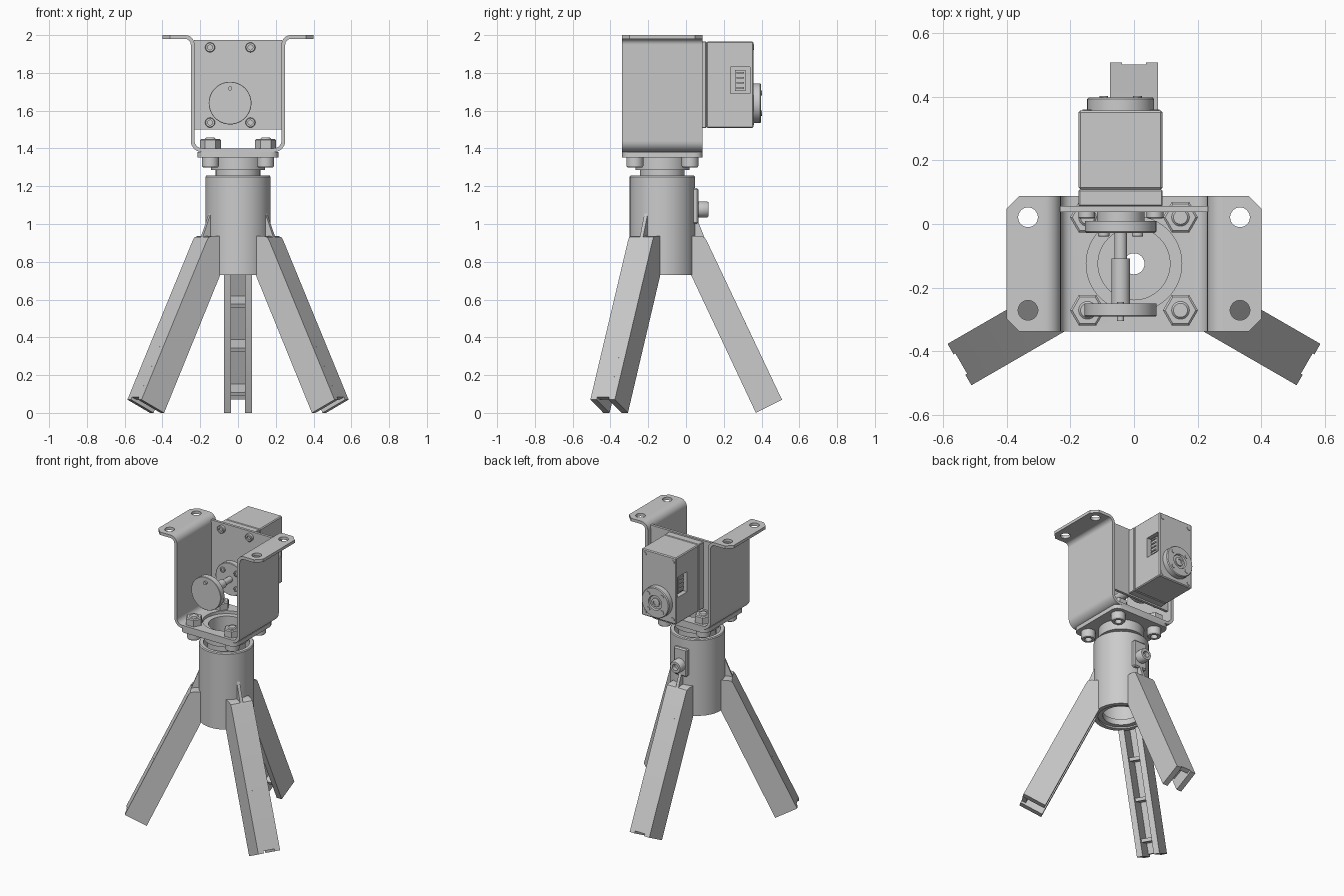
import bpy, bmesh
from math import pi, cos, sin, radians
from mathutils import Matrix, Vector

cube = bpy.data.objects.get("Cube")
if cube:
    bpy.data.objects.remove(cube)

grey = bpy.data.materials.new("light_grey")
grey.use_nodes = True
colour = (0.6, 0.6, 0.6, 1)
grey.diffuse_color = colour
grey.node_tree.nodes["Principled BSDF"].inputs["Base Color"].default_value = colour

CY = -0.125          # tripod axis in y
SX, SZ = -0.042, 1.64  # drive shaft axis in x and z
AXIS = Matrix.Translation((0, CY, 0))


def finish(bm, name, matrix=None):
    if matrix:
        bm.transform(matrix)
    bmesh.ops.recalc_face_normals(bm, faces=bm.faces)
    mesh = bpy.data.meshes.new(name)
    bm.to_mesh(mesh)
    bm.free()
    mesh.materials.append(grey)
    ob = bpy.data.objects.new(name, mesh)
    bpy.context.collection.objects.link(ob)
    smooth(ob)
    return ob


def activate(ob):
    bpy.ops.object.select_all(action='DESELECT')
    ob.select_set(True)
    bpy.context.view_layer.objects.active = ob


def smooth(ob):
    activate(ob)
    bpy.ops.object.shade_smooth_by_angle(angle=radians(32))


def box(name, x, y, z, bevel=0, vertical=False):
    bm = bmesh.new()
    bmesh.ops.create_cube(bm, size=1)
    size = [b - a for a, b in (x, y, z)]
    mid = [(a + b) / 2 for a, b in (x, y, z)]
    bm.transform(Matrix.Translation(mid) @ Matrix.Diagonal((*size, 1)))
    if bevel:
        edges = [e for e in bm.edges if not vertical
                 or abs(e.verts[0].co.z - e.verts[1].co.z) > 1e-4]
        bmesh.ops.bevel(bm, geom=edges, offset=bevel, segments=4 if vertical else 1,
                        affect='EDGES', profile=0.5)
    return finish(bm, name)


def lathe(name, profile, matrix, steps=48, closed=False):
    bm = bmesh.new()
    vs = [bm.verts.new((r, 0, z)) for r, z in profile]
    pairs = list(zip(vs, vs[1:])) + ([(vs[-1], vs[0])] if closed else [])
    es = [bm.edges.new(p) for p in pairs]
    bmesh.ops.spin(bm, geom=vs + es, cent=(0, 0, 0), axis=(0, 0, 1),
                   angle=2 * pi, steps=steps)
    bmesh.ops.remove_doubles(bm, verts=bm.verts, dist=1e-5)
    return finish(bm, name, matrix)


def disc(name, r, h, matrix, steps=48, edge=0.0):
    return lathe(name, [(0, 0), (r, 0), (r, h - edge), (r - edge, h), (0, h)], matrix, steps)


def socket_screw(name, r, h, matrix):
    s = r * 0.5
    lathe(name, [(0, 0), (r, 0), (r, h * .85), (r * .88, h), (s, h), (s, h * .5), (0, h * .5)],
          matrix, 24)


def along_y(x, y, z, forward=True):
    """Frame whose own z axis points to -y (forward) or +y."""
    return Matrix.Translation((x, y, z)) @ Matrix.Rotation(pi / 2 if forward else -pi / 2, 4, 'X')


def slab(name, points, t0, t1, matrix):
    """Extrude a (radius, height) outline sideways from t0 to t1."""
    bm = bmesh.new()
    face = bm.faces.new([bm.verts.new((r, t0, z)) for r, z in points])
    new = bmesh.ops.extrude_face_region(bm, geom=[face])["geom"]
    bmesh.ops.translate(bm, vec=(0, t1 - t0, 0),
                        verts=[v for v in new if isinstance(v, bmesh.types.BMVert)])
    return finish(bm, name, matrix)


def cut(ob, cutters):
    for c in cutters:
        activate(ob)
        m = ob.modifiers.new("cut", 'BOOLEAN')
        m.object, m.solver = c, 'EXACT'
        bpy.ops.object.modifier_apply(modifier=m.name)
        bpy.data.objects.remove(c)
    smooth(ob)


# --- Tripod: sleeve, inner mast and clamp ---
lathe("sleeve", [(.145, .73), (.173, .73), (.173, 1.25), (.168, 1.256), (.145, 1.256)],
      AXIS, 64, True)
lathe("mast", [(.033, .9), (.118, .9), (.118, 1.285), (.143, 1.285), (.143, 1.36),
               (.113, 1.36), (.113, .93), (.033, .93)], AXIS, 64, True)
lathe("sleeve_collar", [(.115, .74), (.15, .74), (.15, .78), (.115, .78)], AXIS, 48, True)
box("clamp_pad", (-.05, .05), (.02, .066), (1.0, 1.19), .008)
socket_screw("clamp_knob", .043, .055, along_y(0, .064, 1.077, False))

# --- Tripod legs ---
D, N = Vector((.426, -.905)), Vector((-.905, -.426))   # along the leg, toward its open side
foot = Vector((.633, .07))
shoulder = [(.235, .91), (.222, .93), (.2, .937), (.15, .937)]
for i, angle in enumerate((90, 210, 330)):
    frame = AXIS @ Matrix.Rotation(radians(angle), 4, 'Z')
    for s in (-1, 1):
        slab(f"leg_{i}_wall", [foot, *shoulder, (.152, .73), (.495, 0)], s * .037, s * .075, frame)
    end = foot - D * .015
    slab(f"leg_{i}_outer_plate", [end, *shoulder, (.15, .9), (.208, .897), end + N * .03],
         -.038, .038, frame)
    for z in (.567, .335, .1):
        a = Vector((.495 - .471 * z, z)) - N * .02
        b = a - N * .11
        slab(f"leg_{i}_cross_rib", [a, b, b + D * .022, a + D * .022], -.038, .038, frame)
    slab(f"leg_{i}_gusset", [(.165, 1.075), (.228, .915), (.165, .9)], -.01, .01, frame)

# --- Mounting plate and U bracket ---
plate = box("mounting_plate", (-.215, .215), (CY - .213, CY + .213), (1.353, 1.381), .045, True)
cut(plate, [disc("cutter", .113, .1, AXIS @ Matrix.Translation((0, 0, 1.32)), 64)])


def arc(cx, cz, r, a0, a1, n=8):
    return [(cx + r * cos(radians(a0 + (a1 - a0) * k / n)),
             cz + r * sin(radians(a0 + (a1 - a0) * k / n)), .213) for k in range(n + 1)]


half = arc(.19, 1.391, .05, -90, 0)
half = [(x, z + .05, w) for x, z, w in half] + arc(.28, 1.95, .04, 180, 90)
half += [(.36, 1.99, .213), (.4, 1.99, .173)]
path = [(-x, z, w) for x, z, w in reversed(half)] + half
bm = bmesh.new()
rows = [[bm.verts.new((x, CY + s * w, z)) for s in (-1, 1)] for x, z, w in path]
for (a, b), (c, d) in zip(rows, rows[1:]):
    bm.faces.new((a, b, d, c))
bracket = finish(bm, "u_bracket")
activate(bracket)
shell = bracket.modifiers.new("thickness", 'SOLIDIFY')
shell.thickness, shell.offset, shell.use_even_offset = .02, 0, True
bpy.ops.object.modifier_apply(modifier=shell.name)
cutters = [disc("cutter", .15, .1, AXIS @ Matrix.Translation((0, 0, 1.34)), 64)]
for x in (-.333, .333):
    for y in (CY - .146, CY + .146):
        cutters.append(disc("cutter", .031, .1, Matrix.Translation((x, y, 1.95)), 32))
cut(bracket, cutters)

# --- Bolts and nuts at the four corners ---
for x in (-.146, .146):
    for y in (CY - .146, CY + .146):
        at = Matrix.Translation((x, y, 1.355))
        socket_screw("bolt_head", .045, .055, at @ Matrix.Rotation(pi, 4, 'X'))
        disc("bolt_shank", .028, .102, at, 24, .006)
        nut = at @ Matrix.Translation((0, 0, .045))
        lathe("nut", [(.026, 0), (.055, 0), (.055, .044), (.048, .05), (.026, .05)],
              nut, 6, True)

# --- Servo motor on its face plate ---
box("servo_plate", (-.232, .232), (.038, .056), (1.5, 1.975))
box("servo_front_cover", (-.174, .09), (.055, .108), (1.508, 1.967), .004)
body = box("servo_body", (-.174, .09), (.109, .357), (1.508, 1.967), .006)
cut(body, [box("cutter", x, (.235, .34), (1.69, 1.83)) for x in ((-.2, -.139), (.055, .12))])
for s in (-1, 1):
    px = SX + s * .108
    box("connector", (px - .012, px + .012), (.26, .315), (1.705, 1.815))
    for k in range(4):
        z = 1.72 + k * .0267
        box("connector_pin", (px - .02, px + .02), (.268, .307), (z - .004, z + .004))
for x in (-.148, .066):
    for z in (1.537, 1.935):
        socket_screw("plate_screw", .026, .022, along_y(x, .039, z))
        disc("servo_rear_screw", .014, .005, along_y(x, .355, z, False), 16)

# --- Rear horn ---
lathe("rear_horn", [(0, 0), (.105, 0), (.105, .035), (.1, .041), (.05, .041), (.046, .03), (0, .03)],
      along_y(SX, .357, SZ, False))
socket_screw("rear_horn_hub", .03, .012, along_y(SX, .385, SZ, False))
# --- Front horn, shaft and crank disc ---
disc("front_boss", .075, .035, along_y(SX, .04, SZ), edge=.003)
disc("front_horn", .112, .038, along_y(SX, .01, SZ), edge=.004)
for k in range(4):
    dx, dz = .075 * cos(pi / 4 + k * pi / 2), .075 * sin(pi / 4 + k * pi / 2)
    disc("rear_horn_screw", .014, .006, along_y(SX + dx, .396, SZ + dz, False), 16)
    socket_screw("front_horn_screw", .018, .012, along_y(SX + dx, -.027, SZ + dz))
disc("shaft_neck", .02, .1, along_y(SX, -.02, SZ), 24)
disc("shaft", .029, .15, along_y(SX, -.108, SZ), 32, .003)
disc("crank_disc", .113, .04, along_y(SX, -.25, SZ), 64, .002)
disc("crank_pin", .011, .06, along_y(SX, -.245, SZ + .078), 16)
